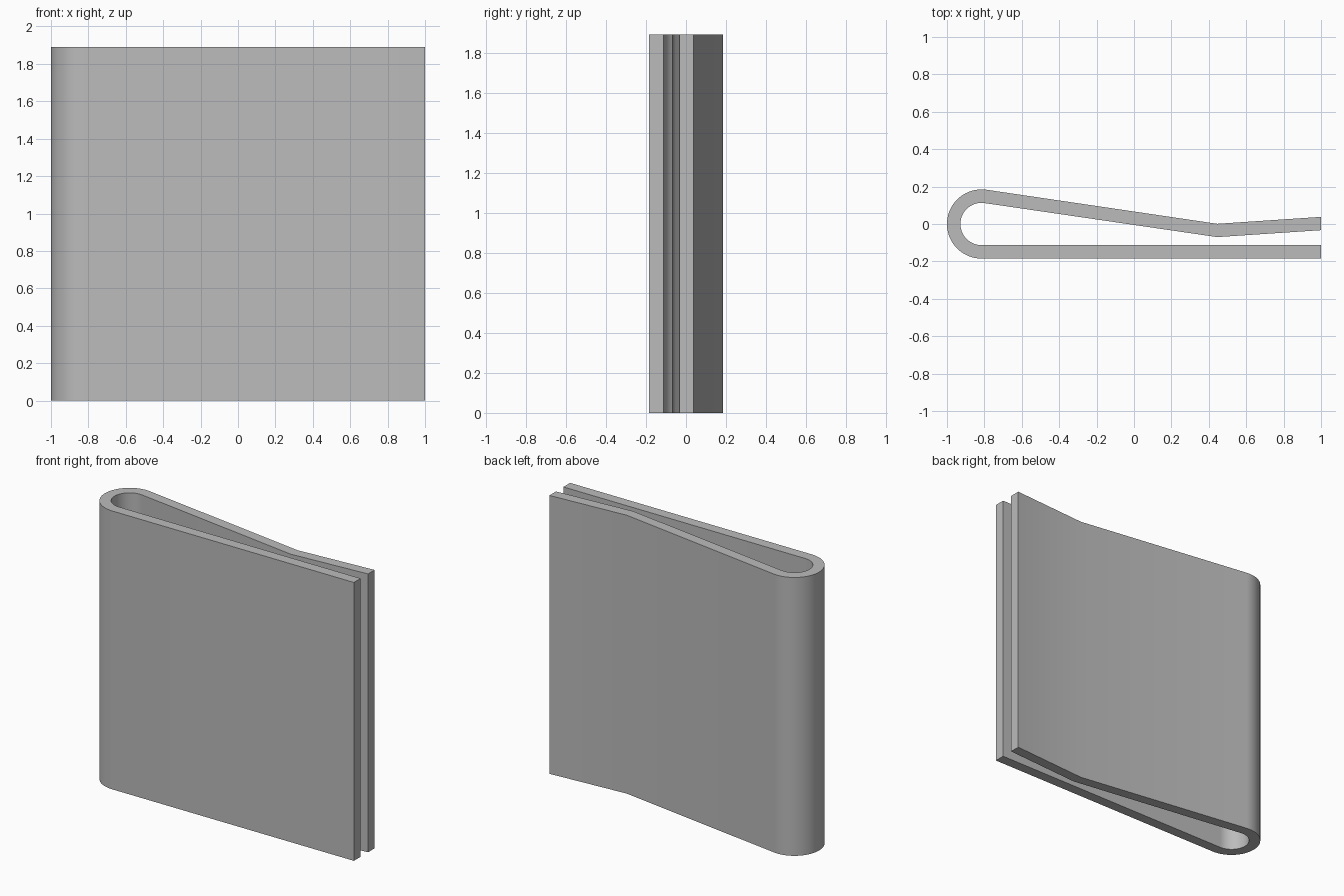
import bpy
import bmesh
from math import sin, cos, pi, radians

cube = bpy.data.objects.get("Cube")
if cube:
    bpy.data.objects.remove(cube, do_unlink=True)

HEIGHT = 1.89
BEND_X = -0.815
OUTER, INNER = 0.185, 0.113
STEPS = 32

# Plain grey metal
grey = bpy.data.materials.new("grey metal")
grey.use_nodes = True
colour = (0.5, 0.5, 0.5, 1)
grey.diffuse_color = colour
grey.node_tree.nodes["Principled BSDF"].inputs["Base Color"].default_value = colour


# One side of the strip: straight leg, round bend, sloping leg, flared lip
def strip_side(radius, pinch, lip):
    start, end = radians(270), radians(81.6)
    points = [(1, -radius)]
    for i in range(STEPS + 1):
        a = start + (end - start) * i / STEPS
        points.append((BEND_X + radius * cos(a), radius * sin(a)))
    return points + [pinch, (1, lip)]


outside = strip_side(OUTER, (0.445, 0.001), 0.038)
inside = strip_side(INNER, (0.445, -0.07), -0.033)

# Folded strip: quads across the thickness, extruded upward
bm = bmesh.new()
rows = [[bm.verts.new((x, y, 0)) for x, y in side] for side in (outside, inside)]
for i in range(len(outside) - 1):
    bm.faces.new((rows[0][i], rows[0][i + 1], rows[1][i + 1], rows[1][i]))
result = bmesh.ops.extrude_face_region(bm, geom=bm.faces[:])
top = [v for v in result["geom"] if isinstance(v, bmesh.types.BMVert)]
bmesh.ops.translate(bm, verts=top, vec=(0, 0, HEIGHT))
bmesh.ops.recalc_face_normals(bm, faces=bm.faces[:])

mesh = bpy.data.meshes.new("folded_clip")
bm.to_mesh(mesh)
bm.free()
clip = bpy.data.objects.new("folded_clip", mesh)
bpy.context.collection.objects.link(clip)
mesh.materials.append(grey)

# Smooth bend with crisp edges
bpy.ops.object.select_all(action="DESELECT")
clip.select_set(True)
bpy.context.view_layer.objects.active = clip
bpy.ops.object.shade_smooth_by_angle(angle=radians(30))
